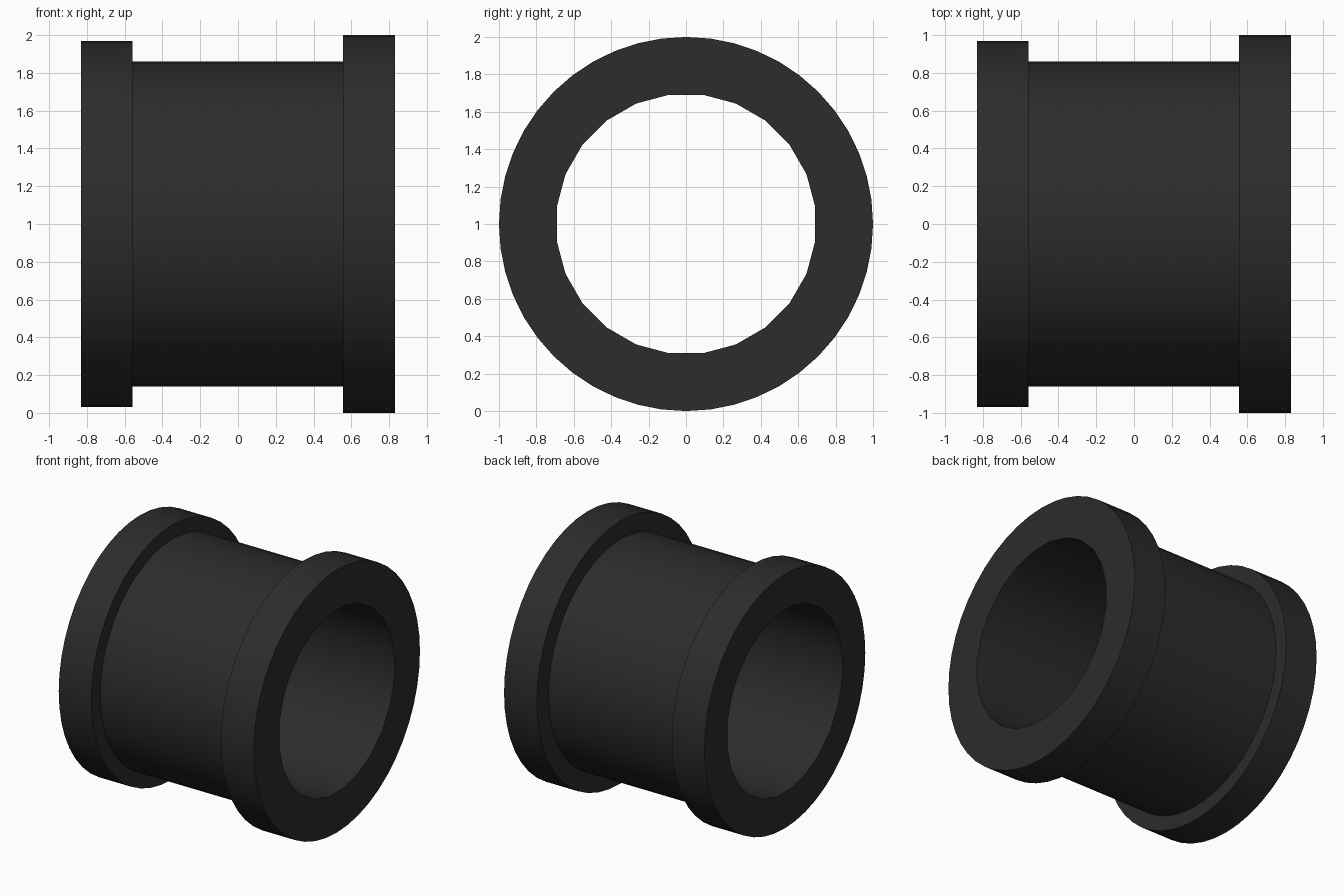
import bpy, bmesh
from math import pi, cos, sin, radians

if "Cube" in bpy.data.objects:
    bpy.data.objects.remove(bpy.data.objects["Cube"])

OUT, BORE = 48, 24          # sides outside and in the bore
R_BORE = 0.697
# Outer profile (x, radius): small flange, sleeve, large flange
PROFILE = [(-0.832, 0.968), (-0.558, 0.968), (-0.558, 0.86),
           (0.556, 0.86), (0.556, 1.0), (0.832, 1.0)]

bm = bmesh.new()


def ring(x, r, n, offset=0.0):
    return [bm.verts.new((x, r * cos(offset + 2 * pi * i / n),
                          1 + r * sin(offset + 2 * pi * i / n))) for i in range(n)]


def bridge(a, b):
    n = len(a)
    for i in range(n):
        j = (i + 1) % n
        bm.faces.new((a[i], a[j], b[j], b[i]))


def cap(inner, outer):
    # Each bore side meets two outer sides
    for i in range(BORE):
        bm.faces.new((inner[i], inner[(i + 1) % BORE],
                      outer[(2 * i + 3) % OUT], outer[(2 * i + 2) % OUT],
                      outer[2 * i + 1]))


# Flanges and sleeve
outer = [ring(x, r, OUT) for x, r in PROFILE]
for a, b in zip(outer, outer[1:]):
    bridge(a, b)

# Bore and end faces
bore = [ring(PROFILE[k][0], R_BORE, BORE, pi / BORE) for k in (0, -1)]
bridge(bore[1], bore[0])
cap(bore[0], outer[0])
cap(bore[1], outer[-1])

bmesh.ops.recalc_face_normals(bm, faces=bm.faces)
mesh = bpy.data.meshes.new("flanged_bushing")
bm.to_mesh(mesh)
bm.free()
obj = bpy.data.objects.new("flanged_bushing", mesh)
bpy.context.collection.objects.link(obj)

# Dark rubber
mat = bpy.data.materials.new("dark_rubber")
mat.diffuse_color = (0.025, 0.025, 0.025, 1)
mat.use_nodes = True
mat.node_tree.nodes["Principled BSDF"].inputs["Base Color"].default_value = mat.diffuse_color
mesh.materials.append(mat)

# Smooth round walls, sharp flange edges
bpy.context.view_layer.objects.active = obj
obj.select_set(True)
bpy.ops.object.shade_smooth_by_angle(angle=radians(30))
